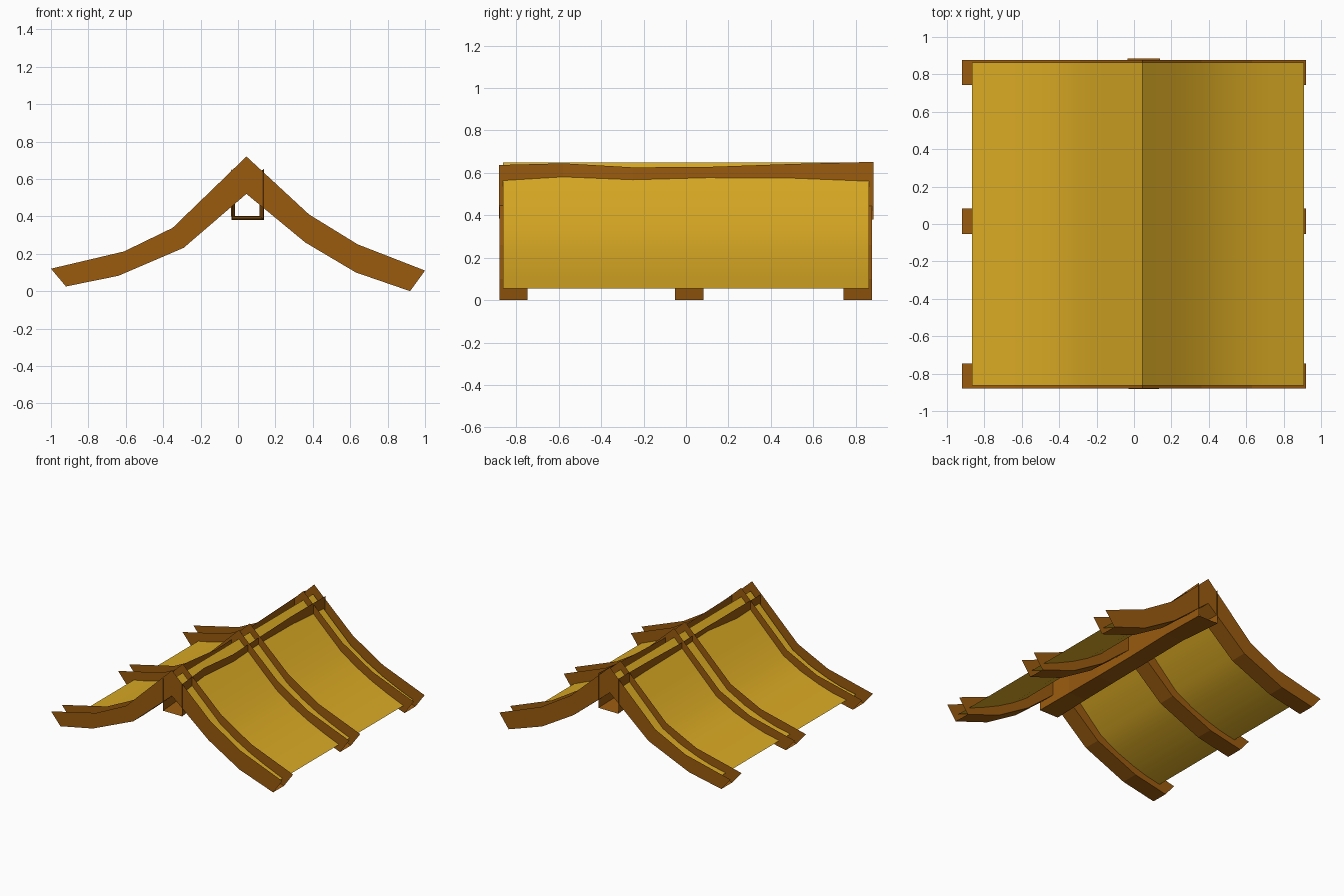
import bpy, bmesh, math

if "Cube" in bpy.data.objects:
    bpy.data.objects.remove(bpy.data.objects["Cube"])


def material(name, rgb):
    m = bpy.data.materials.new(name)
    lin = [(c / 255 / 12.92) if c < 11 else ((c / 255 + 0.055) / 1.055) ** 2.4 for c in rgb]
    m.diffuse_color = (*lin, 1)
    m.use_nodes = True
    m.node_tree.nodes["Principled BSDF"].inputs["Base Color"].default_value = m.diffuse_color
    return m


WOOD = material("brown_wood", (154, 91, 15))
THATCH = material("golden_thatch", (218, 170, 36))


def loft(name, stations, mat):
    """Open strip surface joining equal-length cross-sections."""
    bm = bmesh.new()
    rows = [[bm.verts.new(p) for p in s] for s in stations]
    for a, b in zip(rows, rows[1:]):
        for k in range(len(a) - 1):
            bm.faces.new((a[k], a[k + 1], b[k + 1], b[k]))
    me = bpy.data.meshes.new(name)
    bm.to_mesh(me)
    bm.free()
    me.materials.append(mat)
    ob = bpy.data.objects.new(name, me)
    bpy.context.collection.objects.link(ob)
    return ob


# Rafters: open-topped, open-ended troughs following the curved roof line
upper = [(-1, .12), (-.61, .212), (-.35, .338), (.045, .72), (.38, .41), (.64, .25), (1, .11)]
lower = [(-.92, .025), (-.64, .082), (-.29, .232), (.045, .52), (.36, .26), (.63, .10), (.92, 0)]
for name, y0, y1 in (("front_rafter", -.88, -.747),
                     ("middle_rafter", -.053, .082),
                     ("back_rafter", .743, .877)):
    loft(name, [[(u[0], y0, u[1]), (l[0], y0, l[1]), (l[0], y1, l[1]), (u[0], y1, u[1])]
                for u, l in zip(upper, lower)], WOOD)

# Ridge beam: slightly crooked open-topped trough (y, left x, right x, bottom z, top z)
beam = [(-.882, -.030, .135, .385, .637), (-.58, -.037, .116, .400, .645),
        (-.25, -.016, .130, .385, .626), (.10, -.024, .120, .395, .628),
        (.50, -.027, .122, .402, .642), (.885, -.034, .138, .380, .652)]
loft("ridge_beam", [[(r, y, t), (r, y, b), (l, y, b), (l, y, t)]
                    for y, l, r, b, t in beam], WOOD)

# Thatch sheet: single smooth skin lying inside the rafters, with a sharp ridge
sheet = [(-.865, .085), (-.74, .11), (-.625, .145), (-.47, .205), (-.32, .287), (-.15, .455),
         (.045, .65), (.21, .49), (.37, .338), (.50, .25), (.635, .175), (.77, .113), (.91, .055)]
roof = loft("thatch_sheet", [[(x, .863, z), (x, -.863, z)] for x, z in sheet], THATCH)
bpy.context.view_layer.objects.active = roof
roof.select_set(True)
bpy.ops.object.shade_smooth_by_angle(angle=math.radians(45))
